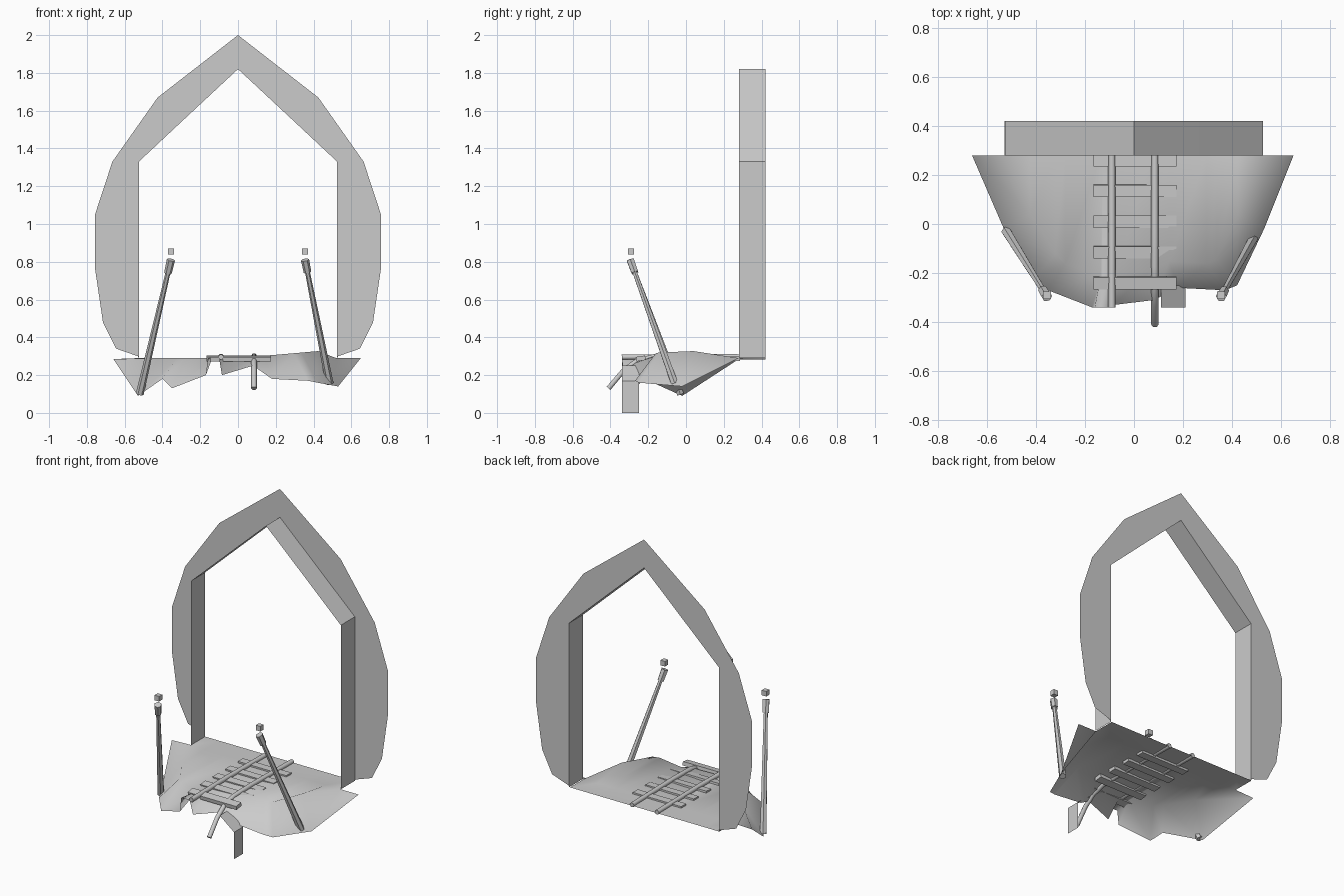
import bpy, bmesh
from mathutils import Vector, Matrix

cube = bpy.data.objects.get("Cube")
if cube:
    bpy.data.objects.remove(cube)

stone = bpy.data.materials.new("stone_grey")
stone.use_nodes = True
stone.diffuse_color = (0.6, 0.6, 0.6, 1)
stone.node_tree.nodes["Principled BSDF"].inputs["Base Color"].default_value = (0.6, 0.6, 0.6, 1)


def add_object(name, data):
    data.materials.append(stone)
    obj = bpy.data.objects.new(name, data)
    bpy.context.collection.objects.link(obj)
    return obj


def finish(name, bm, smooth=False):
    bmesh.ops.remove_doubles(bm, verts=bm.verts, dist=0.0001)
    mesh = bpy.data.meshes.new(name)
    for face in bm.faces:
        face.smooth = smooth
    bm.to_mesh(mesh)
    bm.free()
    return add_object(name, mesh)


def sheet(name, rows, smooth=False):
    """Skin neighbouring rows of points with quads."""
    bm = bmesh.new()
    grid = [[bm.verts.new(p) for p in row] for row in rows]
    for low, high in zip(grid, grid[1:]):
        for i in range(len(low) - 1):
            bm.faces.new((low[i], low[i + 1], high[i + 1], high[i]))
    return finish(name, bm, smooth)


def box(name, center, size, tilt=0.0):
    bm = bmesh.new()
    matrix = (Matrix.Translation(center) @ Matrix.Rotation(tilt, 4, "X")
              @ Matrix.Diagonal((*size, 1)))
    bmesh.ops.create_cube(bm, size=1, matrix=matrix)
    return finish(name, bm)


def rod(name, start, end, r_start, r_end, sides=6):
    """Tapered rod between two points."""
    start, end = Vector(start), Vector(end)
    axis = end - start
    matrix = (Matrix.Translation((start + end) / 2)
              @ axis.to_track_quat("Z", "Y").to_matrix().to_4x4())
    bm = bmesh.new()
    bmesh.ops.create_cone(bm, cap_ends=True, segments=sides, radius1=r_start,
                          radius2=r_end, depth=axis.length, matrix=matrix)
    return finish(name, bm)


def tube(name, points, radius):
    curve = bpy.data.curves.new(name, "CURVE")
    curve.dimensions = "3D"
    curve.bevel_depth = radius
    curve.bevel_resolution = 1
    curve.use_fill_caps = True
    spline = curve.splines.new("POLY")
    spline.points.add(len(points) - 1)
    for point, co in zip(spline.points, points):
        point.co = (*co, 1)
    return add_object(name, curve)


# Archway: flat surround at the back, with the opening lined forwards
FRONT, BACK = 0.28, 0.42
half_outer = [(0.53, 0.3), (0.645, 0.34), (0.715, 0.48), (0.757, 0.765),
              (0.757, 1.05), (0.665, 1.33), (0.425, 1.67)]
half_inner = [(0.525, 0.29), (0.525, 0.5), (0.525, 0.7), (0.525, 0.9),
              (0.525, 1.1), (0.525, 1.33), (0.263, 1.575)]


def mirrored(half, peak):
    return [(-x, z) for x, z in half] + [(0, peak)] + half[::-1]


outer = [(x, BACK, z) for x, z in mirrored(half_outer, 2)]
inner = [(x, BACK, z) for x, z in mirrored(half_inner, 1.82)]
sheet("arch_surround", [outer, inner])
sheet("arch_lining", [inner, [(x, FRONT, z) for x, _, z in inner]])

# Ground: ragged drooping rim, a raised crest, then level back to the arch
rim = [(-0.66, 0.28, 0.285), (-0.53, -0.02, 0.09), (-0.4, -0.22, 0.18),
       (-0.35, -0.27, 0.13), (-0.17, -0.34, 0.2), (-0.16, -0.34, 0.29),
       (-0.1, -0.34, 0.29), (-0.085, -0.33, 0.2), (0.08, -0.31, 0.25),
       (0.18, -0.26, 0.18), (0.37, -0.27, 0.17), (0.42, -0.25, 0.16),
       (0.53, -0.02, 0.14), (0.65, 0.28, 0.29)]
crest = [(x * 0.8, y * 0.8 + 0.056, 0.29 + (max(x, 0) * 0.07 if y < FRONT else 0))
         for x, y, z in rim]
threshold = [(x, FRONT, 0.29) for x, y, z in crest]
sheet("ground", [rim, crest, threshold, [(x, BACK, z) for x, y, z in threshold]], True)

# Broken corner hanging off the front edge
sheet("hanging_flap", [[(0.11, y, 0.25), (0.21, y, 0.17), (0.21, y, 0)]
                       for y in (-0.34, -0.25)])

# Track: one straight rail, one bent over the edge, and cross ties
tube("straight_rail", [(-0.09, BACK, 0.295), (-0.09, 0, 0.3), (-0.09, -0.34, 0.295)], 0.015)
tube("bent_rail", [(0.085, BACK, 0.295), (0.085, 0, 0.302), (0.085, -0.17, 0.298),
                   (0.085, -0.26, 0.275), (0.085, -0.33, 0.225), (0.085, -0.41, 0.13)], 0.015)
for i in range(5):
    y = 0.26 - i * 0.125
    box(f"tie_{i + 1}", (0.004, y, 0.288), (0.34, 0.05, 0.024), 0.04 * i)

# Leaning posts with thicker heads and a small cube floating over each
feet = {"right": (-0.52, -0.03, 0.1), "left": (0.485, -0.06, 0.155)}
for side, foot in feet.items():
    s = -1 if side == "right" else 1
    foot, top = Vector(foot), Vector((0.355 * s, -0.295, 0.81))
    neck = foot.lerp(top, 0.9)
    rod(f"{side}_post", foot, neck, 0.021, 0.013)
    rod(f"{side}_post_head", neck, top, 0.02, 0.022)
    box(f"{side}_floating_cube", (0.355 * s, -0.29, 0.855), (0.032, 0.032, 0.032))
